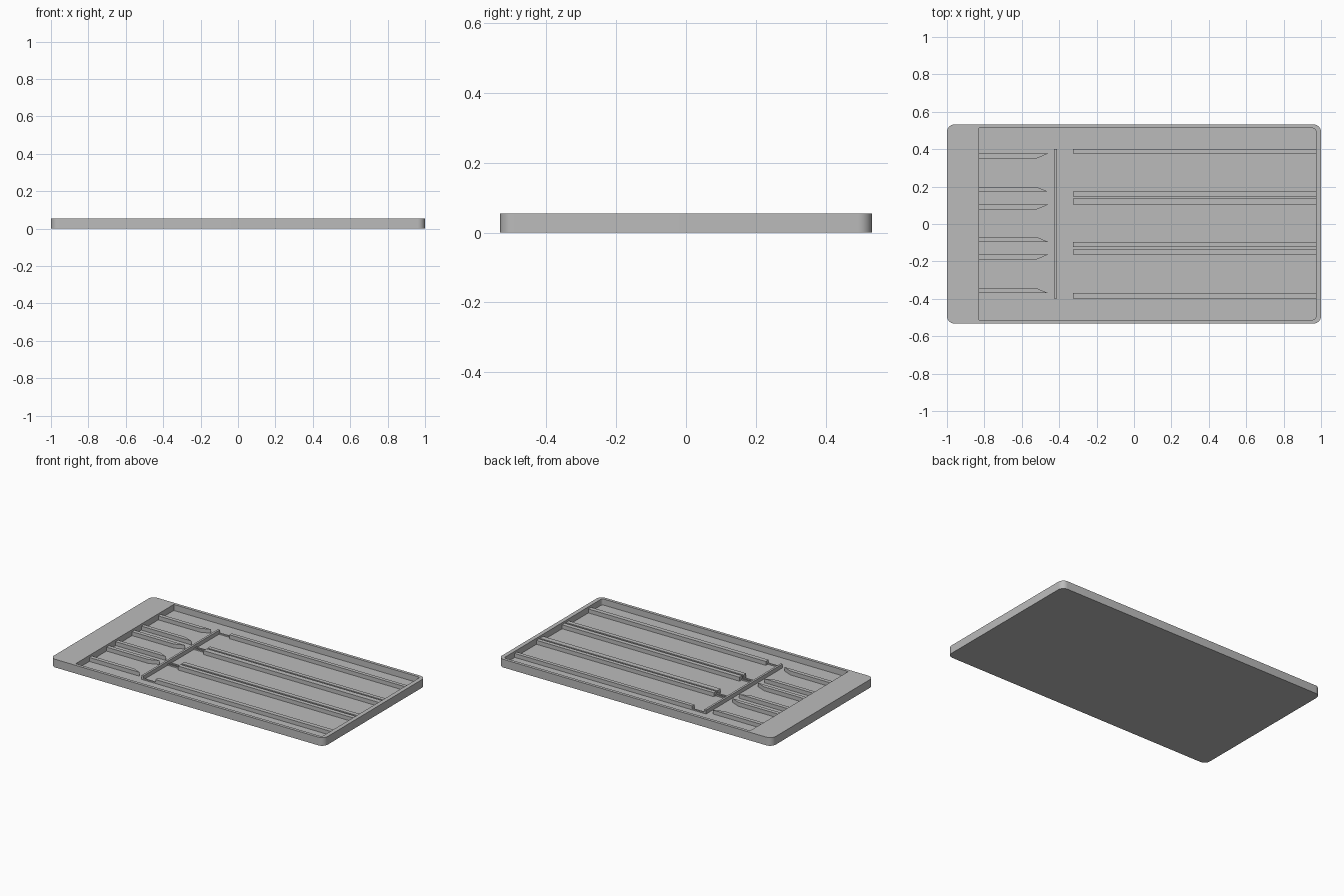
import bpy
import bmesh
from math import cos, sin, pi

cube = bpy.data.objects.get("Cube")
if cube:
    bpy.data.objects.remove(cube)

TOP, FLOOR, RAIL, NOTCH = 0.054, 0.014, 0.04, 0.022

grey = bpy.data.materials.new("plain grey")
grey.use_nodes = True
colour = (0.5, 0.5, 0.5, 1)
grey.diffuse_color = colour
grey.node_tree.nodes["Principled BSDF"].inputs["Base Color"].default_value = colour


def prism(name, outline, z0, z1):
    """Extrude a flat counter-clockwise outline between two heights."""
    bm = bmesh.new()
    face = bm.faces.new([bm.verts.new((x, y, z0)) for x, y in outline])
    out = bmesh.ops.extrude_face_region(bm, geom=[face])["geom"]
    verts = [v for v in out if isinstance(v, bmesh.types.BMVert)]
    bmesh.ops.translate(bm, verts=verts, vec=(0, 0, z1 - z0))
    bmesh.ops.recalc_face_normals(bm, faces=bm.faces)
    mesh = bpy.data.meshes.new(name)
    bm.to_mesh(mesh)
    bm.free()
    mesh.materials.append(grey)
    obj = bpy.data.objects.new(name, mesh)
    bpy.context.collection.objects.link(obj)
    return obj


def rounded(x0, x1, y0, y1, left, right, steps=8):
    """Rectangle outline with its own corner radius at each end in x."""
    pts = []
    corners = [(x1, y1, right, -1, -1), (x0, y1, left, 1, -1),
               (x0, y0, left, 1, 1), (x1, y0, right, -1, 1)]
    for i, (x, y, r, sx, sy) in enumerate(corners):
        if r == 0:
            pts.append((x, y))
            continue
        for k in range(steps + 1):
            a = pi / 2 * (i + k / steps)
            pts.append((x + sx * r + r * cos(a), y + sy * r + r * sin(a)))
    return pts


def box(name, x0, x1, y0, y1, z1):
    return prism(name, rounded(x0, x1, min(y0, y1), max(y0, y1), 0, 0), FLOOR, z1)


# Tray body with a sunken pocket
tray = prism("tray", rounded(-1, 1, -0.532, 0.532, 0.04, 0.04), 0, TOP)
cutter = prism("pocket_cutter", rounded(-0.828, 0.972, -0.512, 0.512, 0, 0.015),
               FLOOR, TOP + 0.1)
cutter.hide_render = True
cutter.hide_viewport = True
cutter.display_type = 'WIRE'
cut = tray.modifiers.new("pocket", 'BOOLEAN')
cut.operation = 'DIFFERENCE'
cut.solver = 'EXACT'
cut.object = cutter
bpy.ops.object.select_all(action='DESELECT')
tray.select_set(True)
bpy.context.view_layer.objects.active = tray
bpy.ops.object.shade_smooth_by_angle()

# Cross wall closing the ends of the three bays
box("cross_wall", -0.427, -0.413, -0.398, 0.4, RAIL)

# Each bay: (outer, inner, inner, outer) rail edges in y
bays = {
    "left_bay": (0.4, 0.376, 0.173, 0.147),
    "middle_bay": (0.137, 0.103, -0.095, -0.124),
    "right_bay": (-0.136, -0.164, -0.369, -0.398),
}
for bay, (o1, i1, i2, o2) in bays.items():
    for side, outer, inner, d in (("upper", o1, i1, -1), ("lower", o2, i2, 1)):
        # Long rail, with a thin low web reaching the cross wall
        box(f"{bay}_{side}_rail", -0.325, 0.972, outer, inner, RAIL)
        box(f"{bay}_{side}_web", -0.413, -0.325, outer, outer + d * 0.009, NOTCH)
        # Fin with a pointed tip at the closed end
        fin = [(-0.828, inner), (-0.46, inner),
               (-0.522, inner + d * 0.026), (-0.828, inner + d * 0.026)]
        prism(f"{bay}_{side}_fin", fin, FLOOR, RAIL)
